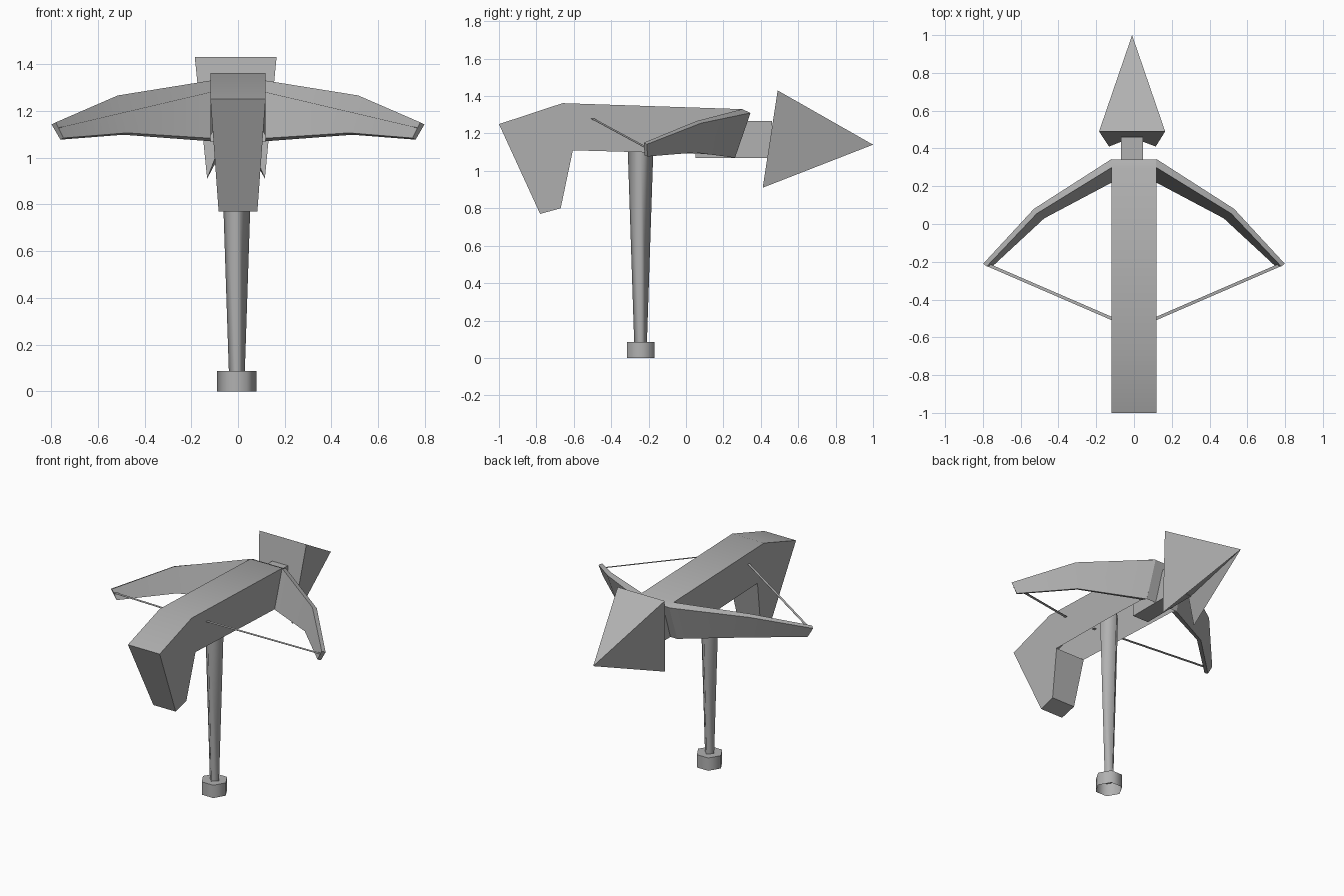
import bpy, bmesh
from mathutils import Vector

if "Cube" in bpy.data.objects:
    bpy.data.objects.remove(bpy.data.objects["Cube"])

grey = bpy.data.materials.new("dark_grey")
grey.diffuse_color = (0.44, 0.44, 0.44, 1)
grey.use_nodes = True
grey.node_tree.nodes["Principled BSDF"].inputs["Base Color"].default_value = grey.diffuse_color


def dress(ob, angle):
    """Grey material and smooth shading up to the given edge angle."""
    ob.data.materials.append(grey)
    bpy.ops.object.select_all(action='DESELECT')
    ob.select_set(True)
    bpy.context.view_layer.objects.active = ob
    bpy.ops.object.shade_smooth_by_angle(angle=angle)


def finish(name, bm, mirror=False):
    bmesh.ops.recalc_face_normals(bm, faces=bm.faces)
    me = bpy.data.meshes.new(name)
    bm.to_mesh(me)
    bm.free()
    ob = bpy.data.objects.new(name, me)
    bpy.context.collection.objects.link(ob)
    dress(ob, 0.6)
    if mirror:
        ob.modifiers.new("Mirror", 'MIRROR')


def loft(name, rings, mirror=False, skip=()):
    """Skin through matching rings of points, capped at both ends; skip leaves sides open."""
    bm = bmesh.new()
    vs = [[bm.verts.new(p) for p in r] for r in rings]
    n = len(rings[0])
    for a, b in zip(vs, vs[1:]):
        for i in range(n):
            if i not in skip:
                j = (i + 1) % n
                bm.faces.new((a[i], a[j], b[j], b[i]))
    bm.faces.new(vs[0])
    bm.faces.new(vs[-1][::-1])
    finish(name, bm, mirror)


def post(name, sides, r0, r1, z0, z1, angle, open_bottom):
    bpy.ops.mesh.primitive_cone_add(vertices=sides, radius1=r0, radius2=r1, depth=z1 - z0,
                                    location=(-0.005, -0.243, (z0 + z1) / 2),
                                    rotation=(0, 0, 1.570796))
    ob = bpy.context.object
    ob.name = name
    bm = bmesh.new()
    bm.from_mesh(ob.data)
    bm.normal_update()
    drop = [f for f in bm.faces if f.normal.z < -0.9 or (not open_bottom and f.normal.z > 0.9)]
    bmesh.ops.delete(bm, geom=drop, context='FACES')
    bm.to_mesh(ob.data)
    bm.free()
    dress(ob, angle)


# Stock: side profile, narrowing toward the bottom of the grip, hollow underneath
profile = [(-1, 1.25), (-0.66, 1.362), (0.30, 1.33), (0.342, 1.31), (0.262, 1.07),
           (0.222, 1.085), (0.0, 1.093), (-0.605, 1.11), (-0.67, 0.80), (-0.78, 0.77)]


def half_width(y, z):
    return 0.118 - 0.035 * max(0, 1.25 - z) / 0.48 if y < -0.3 else 0.118


loft("stock", [[(s * half_width(y, z), y, z) for y, z in profile] for s in (-1, 1)],
     skip=(4, 5, 6))

# Bow limbs: three tilted rectangular sections, mirrored
loft("bow_limbs", [
    [(0.117, 0.345, 1.31), (0.117, 0.30, 1.33), (0.117, 0.22, 1.083), (0.117, 0.262, 1.07)],
    [(0.53, 0.08, 1.255), (0.515, 0.055, 1.266), (0.475, 0.03, 1.106), (0.49, 0.05, 1.098)],
    [(0.798, -0.21, 1.142), (0.78, -0.225, 1.151), (0.747, -0.222, 1.084), (0.76, -0.205, 1.077)],
], mirror=True)

# Bowstring: flat ribbon from each limb tip to the stock
a, b = Vector((0.77, -0.218, 1.127)), Vector((0.10, -0.508, 1.284))
side, up = Vector((0, 0.009, 0)), Vector((0, 0, 0.0008))
loft("bowstring", [[p + side + up, p - side + up, p - side - up, p + side - up]
                   for p in (a, b)], mirror=True)

# Bolt shaft
loft("bolt_shaft", [[(-0.068, y, 1.07), (0.048, y, 1.07), (0.048, y, 1.268), (-0.068, y, 1.268)]
                    for y in (0.05, 0.46)])

# Bolt head: tilted base with a notch below the shaft, drawn to a point
base = [(-0.185, 1.43), (0.165, 1.43), (0.115, 0.91), (0.05, 1.07), (-0.07, 1.07), (-0.132, 0.91)]
bm = bmesh.new()
ring = [bm.verts.new((x, 0.41 + 0.08 * (z - 0.91) / 0.52, z)) for x, z in base]
tip = bm.verts.new((-0.01, 1.0, 1.14))
bm.faces.new(ring)
for i in range(6):
    bm.faces.new((ring[i], ring[(i + 1) % 6], tip))
finish("bolt_head", bm)

# Four-sided support post reaching into the stock, and hexagonal foot
post("post", 4, 0.034, 0.072, 0.08, 1.22, 1.7, False)
post("foot", 6, 0.085, 0.085, 0.0, 0.086, 1.1, True)
